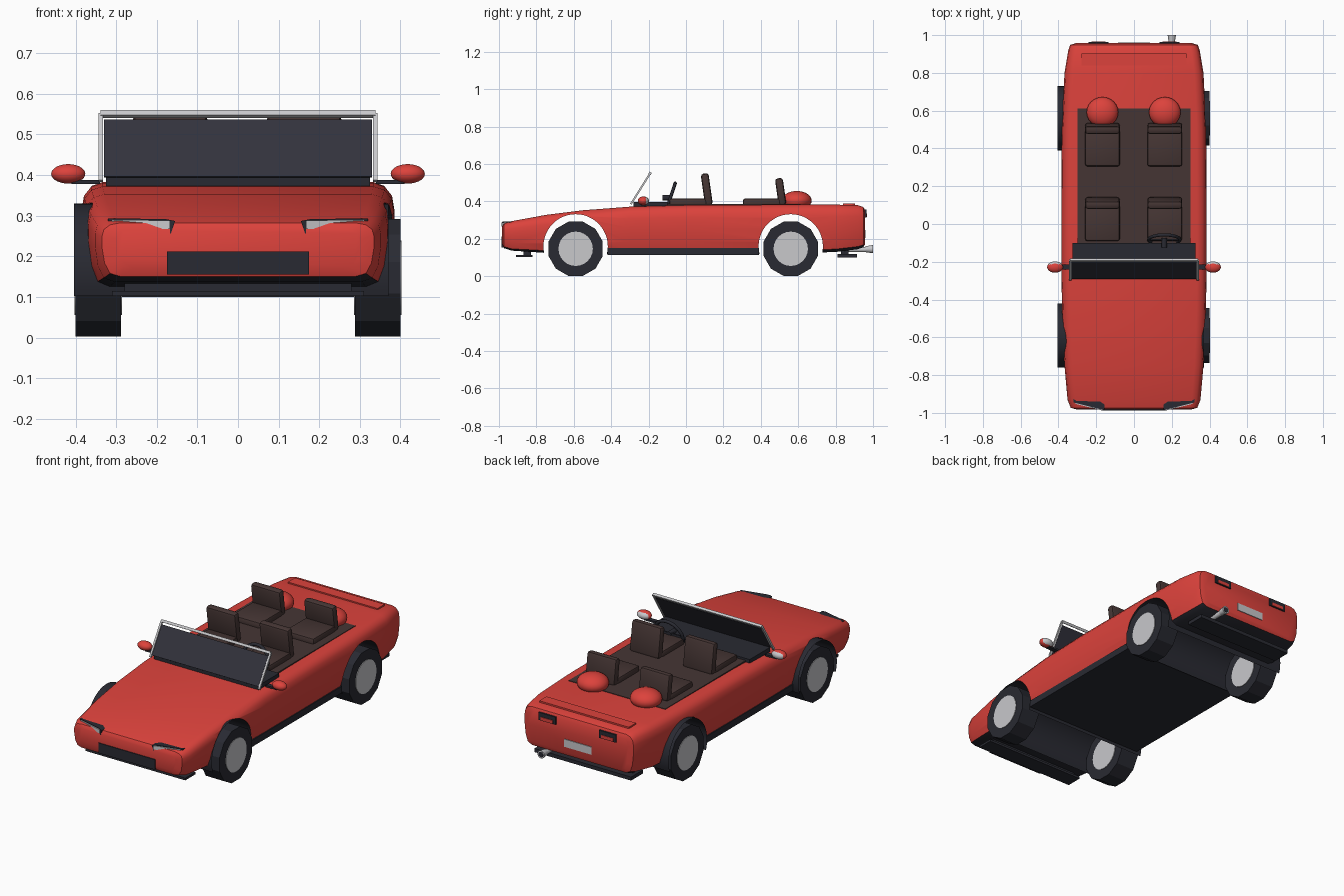
import bpy, bmesh, math
from mathutils import Matrix, Vector

if "Cube" in bpy.data.objects:
    bpy.data.objects.remove(bpy.data.objects["Cube"])


def material(name, *rgb):
    m = bpy.data.materials.new(name)
    m.use_nodes = True
    m.diffuse_color = (*rgb, 1)
    m.node_tree.nodes["Principled BSDF"].inputs["Base Color"].default_value = (*rgb, 1)
    return m


RED = material("red_paint", 0.72, 0.055, 0.045)
DARK = material("dark_trim", 0.022, 0.023, 0.032)
BROWN = material("brown_leather", 0.06, 0.036, 0.034)
GLASS = material("dark_glass", 0.032, 0.032, 0.045)
GREY = material("light_grey", 0.58, 0.58, 0.6)


def finish(bm, name, mats, smooth=False):
    bmesh.ops.recalc_face_normals(bm, faces=bm.faces)
    me = bpy.data.meshes.new(name)
    bm.to_mesh(me)
    bm.free()
    ob = bpy.data.objects.new(name, me)
    bpy.context.collection.objects.link(ob)
    for m in mats:
        me.materials.append(m)
    if smooth:
        smooth_by_angle(ob)
    return ob


def smooth_by_angle(ob, degrees=35):
    bpy.ops.object.select_all(action="DESELECT")
    ob.select_set(True)
    bpy.context.view_layer.objects.active = ob
    bpy.ops.object.shade_smooth_by_angle(angle=math.radians(degrees))


def box(name, x, y, z, mat, bevel=0, tilt=0):
    """Box given by its ranges, tilted about its own x axis."""
    bm = bmesh.new()
    bmesh.ops.create_cube(bm, size=1)
    size = [r[1] - r[0] for r in (x, y, z)]
    mid = [(r[0] + r[1]) / 2 for r in (x, y, z)]
    bmesh.ops.scale(bm, vec=size, verts=bm.verts)
    if bevel:
        bmesh.ops.bevel(bm, geom=bm.edges[:], offset=bevel, segments=2, profile=0.5, affect="EDGES")
    bmesh.ops.transform(bm, matrix=Matrix.Translation(mid) @ Matrix.Rotation(tilt, 4, "X"), verts=bm.verts)
    return finish(bm, name, [mat], bevel > 0)


def cylinder(name, centre, radius, depth, axis, mat, sides, radius2=None, spin=0):
    bm = bmesh.new()
    bmesh.ops.create_cone(bm, cap_ends=True, segments=sides, radius1=radius,
                          radius2=radius if radius2 is None else radius2, depth=depth)
    turn = Matrix.Rotation(math.pi / 2, 4, "Y") if axis == "X" else Matrix.Rotation(-math.pi / 2, 4, "X")
    bmesh.ops.transform(bm, matrix=Matrix.Translation(centre) @ turn @ Matrix.Rotation(spin, 4, "Z"), verts=bm.verts)
    return finish(bm, name, [mat], sides > 14)


def ellipsoid(name, centre, radii, mats):
    bm = bmesh.new()
    bmesh.ops.create_uvsphere(bm, u_segments=24, v_segments=14, radius=1)
    bmesh.ops.transform(bm, matrix=Matrix.Translation(centre) @ Matrix.Diagonal((*radii, 1)), verts=bm.verts)
    return finish(bm, name, mats, True)


def prism(name, outline, front, back, mat):
    """Front-facing outline in x, z; front and back give y from x."""
    bm = bmesh.new()
    rings = [[bm.verts.new((x, f(abs(x)), z)) for x, z in outline] for f in (front, back)]
    bm.faces.new(rings[0])
    bm.faces.new(rings[1])
    for i in range(len(outline)):
        j = (i + 1) % len(outline)
        bm.faces.new((rings[0][i], rings[0][j], rings[1][j], rings[1][i]))
    return finish(bm, name, [mat])


# Body: one cross-section lofted from nose to tail
AXLES = (-0.59, 0.56)
ARCH_Z, ARCH_R = 0.16, 0.17
SECTION = [(0.86, 0), (0.94, 0.06), (0.98, 0.25), (1, 0.55), (1, 0.75), (0.985, 0.88), (0.94, 0.965), (0.87, 1)]
STATIONS = [  # y, half width, bottom, top
    (-0.983, 0.3, 0.17, 0.268), (-0.973, 0.335, 0.15, 0.282), (-0.93, 0.352, 0.137, 0.295),
    (-0.75, 0.368, 0.125, 0.328), (-0.55, 0.378, 0.12, 0.353), (-0.3, 0.384, 0.12, 0.372),
    (0, 0.385, 0.12, 0.38), (0.5, 0.382, 0.12, 0.383), (0.8, 0.368, 0.13, 0.383),
    (0.92, 0.348, 0.145, 0.38), (0.948, 0.338, 0.155, 0.37), (0.957, 0.31, 0.17, 0.355)]
bm = bmesh.new()
rings = []
for y, w, lo, hi in STATIONS:
    half = [(w * a, lo + (hi - lo) * b) for a, b in SECTION]
    loop = half + [(-x, z) for x, z in reversed(half)]
    rings.append([bm.verts.new((x, y, z)) for x, z in loop])
for a, b in zip(rings, rings[1:]):
    for i in range(len(a)):
        j = (i + 1) % len(a)
        bm.faces.new((a[i], a[j], b[j], b[i]))
bm.faces.new(rings[0])
bm.faces.new(rings[-1])
body = finish(bm, "body", [RED, DARK])

# Wheel tunnels cut right through the body
cutters = []
for y in AXLES:
    c = cylinder("arch_cutter", (0, y, ARCH_Z), ARCH_R + 0.002, 1, "X", DARK, 48)
    cutters.append(c)
    mod = body.modifiers.new("arch", "BOOLEAN")
    mod.operation, mod.solver, mod.object = "DIFFERENCE", "EXACT", c
bpy.context.view_layer.update()
cut = bpy.data.meshes.new_from_object(body.evaluated_get(bpy.context.evaluated_depsgraph_get()))
body.modifiers.clear()
body.data = cut
for c in cutters:
    bpy.data.objects.remove(c)
body.data.materials.clear()
for m in (RED, DARK):
    body.data.materials.append(m)
for p in body.data.polygons:
    in_arch = any(all(abs(math.hypot(v.y - y, v.z - ARCH_Z) - ARCH_R) < 0.004
                      for v in (body.data.vertices[i].co for i in p.vertices)) for y in AXLES)
    p.material_index = int((in_arch and abs(p.normal.x) < 0.5) or p.normal.z < -0.8)
smooth_by_angle(body)

# Wheel tunnel liners, slightly proud on one side
for y, end in zip(AXLES, ("front", "rear")):
    bm = bmesh.new()
    steps = [math.radians(-20 + 220 * i / 30) for i in range(31)]
    pairs = [[bm.verts.new((x, y + ARCH_R * math.cos(t), ARCH_Z + ARCH_R * math.sin(t))) for x in (-0.404, 0.37)]
             for t in steps]
    for p, q in zip(pairs, pairs[1:]):
        bm.faces.new((p[0], p[1], q[1], q[0]))
    finish(bm, end + "_wheel_liner", [DARK], True)

# Wheels
for y, end in zip(AXLES, ("front", "rear")):
    for s, side in ((1, "left"), (-1, "right")):
        cylinder(f"{end}_{side}_tyre", (s * 0.344, y, 0.147), 0.15, 0.112, "X", DARK, 12, spin=math.pi / 12)
        cylinder(f"{end}_{side}_hub", (s * 0.344, y, 0.147), 0.092, 0.118, "X", GREY, 24)

# Underbody, sills and lips
box("floor_pan", (-0.371, 0.371), (-0.42, 0.39), (0.113, 0.15), DARK)
box("front_lip", (-0.31, 0.31), (-0.91, -0.82), (0.102, 0.115), DARK)
box("rear_lip", (-0.3, 0.3), (0.81, 0.915), (0.1, 0.12), DARK)
for y, end in ((-0.85, "front"), (0.85, "rear")):
    box(end + "_lip_mount", (-0.28, 0.28), (y - 0.02, y + 0.02), (0.11, 0.15), DARK)
cylinder("exhaust_pipe", (0.2, 0.91, 0.143), 0.014, 0.12, "Y", GREY, 16)
cylinder("exhaust_tip", (0.2, 0.98, 0.145), 0.016, 0.04, "Y", GREY, 16, 0.022)
cylinder("exhaust_bore", (0.2, 0.9985, 0.145), 0.015, 0.005, "Y", DARK, 16)

# Nose and tail details
box("grille", (-0.175, 0.175), (-0.987, -0.97), (0.155, 0.212), DARK)
LAMP = [(0.168, 0.288), (0.31, 0.29), (0.312, 0.281), (0.23, 0.268), (0.168, 0.267)]
FRAME = [(0.155, 0.287), (0.18, 0.292), (0.32, 0.293), (0.32, 0.278), (0.205, 0.256), (0.165, 0.256)]
for s, side in ((1, "left"), (-1, "right")):
    lamp_y = lambda x: -0.991 + (x - 0.155) * 0.25
    frame_y = lambda x: lamp_y(x) + 0.005
    back_y = lambda x: lamp_y(x) + 0.045
    prism(side + "_headlight", [(s * x, z) for x, z in LAMP], lamp_y, back_y, GREY)
    prism(side + "_headlight_frame", [(s * x, z) for x, z in FRAME], frame_y, back_y, DARK)
    box(side + "_tail_light", sorted((s * 0.135, s * 0.24)), (0.94, 0.964), (0.315, 0.358), DARK)
    box(side + "_tail_lens", sorted((s * 0.15, s * 0.225)), (0.955, 0.967), (0.318, 0.336), RED)
box("rear_plate", (-0.085, 0.085), (0.95, 0.961), (0.205, 0.248), GREY)
box("boot_spoiler", (-0.278, 0.278), (0.84, 0.903), (0.375, 0.389), RED)

# Cabin
box("cabin_floor", (-0.3, 0.3), (-0.11, 0.612), (0.37, 0.386), BROWN)
box("dashboard", (-0.325, 0.325), (-0.28, -0.1), (0.37, 0.398), DARK)
for row, y, top in (("front", -0.09, 0.55), ("rear", 0.305, 0.525)):
    for x, side in ((0.163, "left"), (-0.167, "right")):
        rx = (x - 0.092, x + 0.092)
        box(f"{row}_{side}_seat_cushion", rx, (y, y + 0.2), (0.37, 0.416), BROWN, 0.012)
        box(f"{row}_{side}_seat_back", rx, (y + 0.18, y + 0.222), (0.38, top), BROWN, 0.014, math.radians(8))
for x, side in ((0.163, "left"), (-0.167, "right")):
    ellipsoid(side + "_head_fairing", (x, 0.592, 0.405), (0.084, 0.08, 0.051), [RED])

# Steering wheel and column
bpy.ops.mesh.primitive_torus_add(location=(0.16, -0.083, 0.42), rotation=(math.radians(72), 0, 0),
                                 major_radius=0.082, minor_radius=0.009, major_segments=28, minor_segments=8)
wheel = bpy.context.object
wheel.name = "steering_wheel"
wheel.data.materials.append(DARK)
smooth_by_angle(wheel, 60)
cylinder("steering_column", (0.16, -0.1, 0.42), 0.014, 0.05, "Y", DARK, 12)
box("steering_spoke", (0.085, 0.235), (-0.087, -0.079), (0.413, 0.427), DARK)

# Windscreen: a raked pane in a light frame
base, crown = Vector((0, -0.295, 0.385)), Vector((0, -0.192, 0.55))
rake = -math.atan2(crown.y - base.y, crown.z - base.z)
mid = (base + crown) / 2
height = (crown - base).length


def raked(name, x, thick, tall, mat, shift=0):
    c = mid + (crown - base).normalized() * shift
    box(name, x, (c.y - thick / 2, c.y + thick / 2), (c.z - tall / 2, c.z + tall / 2), mat, 0, rake)


raked("windscreen", (-0.33, 0.33), 0.006, height - 0.03, GLASS, -0.003)
raked("windscreen_top_bar", (-0.338, 0.338), 0.014, 0.014, GREY, height / 2)
for s, side in ((1, "left"), (-1, "right")):
    raked(side + "_windscreen_post", sorted((s * 0.332, s * 0.343)), 0.01, height, GREY)

    # Door mirror
    mirror = ellipsoid(side + "_mirror", (s * 0.418, -0.228, 0.403), (0.042, 0.03, 0.024), [RED, GREY])
    for p in mirror.data.polygons:
        p.material_index = int(p.normal.y > 0.5)
    box(side + "_mirror_arm", sorted((s * 0.34, s * 0.41)), (-0.24, -0.215), (0.378, 0.388), DARK)
